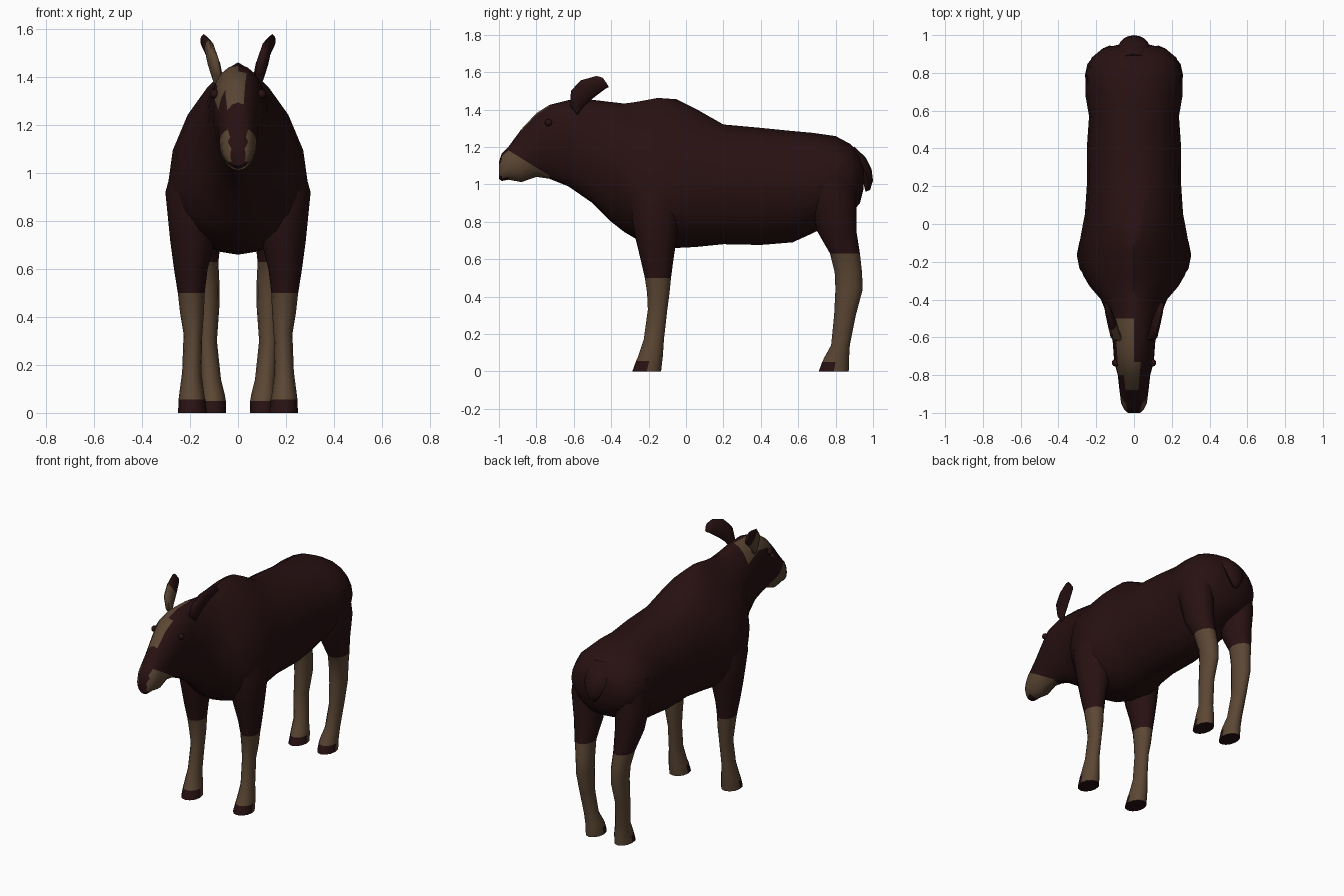
import bpy, bmesh, math
from mathutils import Vector

if "Cube" in bpy.data.objects:
    bpy.data.objects.remove(bpy.data.objects["Cube"])


def material(name, rgb):
    m = bpy.data.materials.new(name)
    m.diffuse_color = (*rgb, 1)
    m.use_nodes = True
    m.node_tree.nodes["Principled BSDF"].inputs["Base Color"].default_value = m.diffuse_color
    return m


DARK = material("dark brown coat", (0.021, 0.0055, 0.006))
TAN = material("tan markings", (0.105, 0.062, 0.034))


def finish(name, bm, rule=None):
    """Turn a bmesh into a smooth object; rule(centre) is True on tan faces."""
    bmesh.ops.recalc_face_normals(bm, faces=bm.faces[:])
    for f in bm.faces:
        f.smooth = True
        if rule and rule(f.calc_center_median()):
            f.material_index = 1
    me = bpy.data.meshes.new(name)
    bm.to_mesh(me)
    bm.free()
    me.materials.append(DARK)
    me.materials.append(TAN)
    me.set_sharp_from_angle(angle=math.radians(50))
    ob = bpy.data.objects.new(name, me)
    bpy.context.collection.objects.link(ob)
    return ob


def loft(rings):
    """Skin a list of equal point rings and cap both ends."""
    bm = bmesh.new()
    vs = [[bm.verts.new(p) for p in r] for r in rings]
    n = len(vs[0])
    for a, b in zip(vs, vs[1:]):
        for i in range(n):
            j = (i + 1) % n
            bm.faces.new((a[i], a[j], b[j], b[i]))
    bm.faces.new(vs[0])
    bm.faces.new(vs[-1])
    return bm


def body_ring(y, zb, zt, w, mid, p, n=20):
    """Upright section: widest at fraction mid, p narrows the upper half."""
    zm = zb + (zt - zb) * mid
    pts = []
    for i in range(n):
        a = 2 * math.pi * i / n
        s, c = math.sin(a), math.cos(a)
        e = p if c > 0 else 1.0
        x = math.copysign(w * abs(s) ** e, s) if abs(s) > 1e-6 else 0
        pts.append((x, y, zm + c * ((zt - zm) if c > 0 else (zm - zb))))
    return pts


# Head, neck and trunk in one skin: y, bottom, top, half width, mid, narrowing
torso = [
    (-1.00, 1.03, 1.12, .032, .5, .8), (-.985, 1.018, 1.165, .05, .45, .8),
    (-.95, 1.025, 1.20, .068, .45, .9), (-.88, 1.012, 1.295, .077, .4, 1),
    (-.80, 1.04, 1.38, .086, .5, .9), (-.73, 1.03, 1.425, .105, .6, .9),
    (-.63, .99, 1.45, .112, .62, .9), (-.50, .90, 1.452, .135, .5, 1.1),
    (-.40, .80, 1.44, .175, .45, 1.3), (-.33, .745, 1.432, .235, .4, 1.5),
    (-.27, .71, 1.44, .27, .36, 1.6), (-.15, .67, 1.462, .295, .33, 1.6),
    (-.05, .66, 1.455, .28, .36, 1.5), (.05, .665, 1.405, .26, .42, 1.25),
    (.20, .68, 1.32, .25, .5, 1), (.40, .676, 1.302, .25, .52, .95),
    (.57, .69, 1.285, .238, .53, .95), (.68, .74, 1.275, .257, .52, .95),
    (.80, .80, 1.258, .255, .52, .95), (.88, .84, 1.215, .225, .5, .9),
    (.93, .90, 1.155, .165, .5, .9), (.95, .98, 1.10, .08, .5, 1),
]
bm = loft([body_ring(*r) for r in torso])


def muzzle_line(y):
    return 1.195 - (y + .97) * .62


# Crisp cut for the edge of the pale muzzle
head = [f for f in bm.faces if f.calc_center_median().y < -.7]
geom = set(head)
for f in head:
    geom.update(f.edges)
    geom.update(f.verts)
bmesh.ops.bisect_plane(bm, geom=list(geom), plane_co=(0, -.97, 1.195),
                       plane_no=(0, .62, 1))


def face_marks(c):
    if c.y < -.76 and c.z < muzzle_line(c.y):
        return not (abs(c.x) < .036 and c.y < -.96)
    # Lopsided blaze on forehead and poll
    if -.86 < c.y < -.74 and c.z > 1.30:
        return -.09 < c.x < .035
    return -.74 < c.y < -.48 and c.z > 1.36 and c.x < 0


finish("body_and_head", bm, face_marks)


def leg_ring(side, z, cx, cy, rx, ry, n=12):
    return [(side * (cx + rx * math.cos(2 * math.pi * i / n)),
             cy + ry * math.sin(2 * math.pi * i / n), z) for i in range(n)]


# Legs: height, centre x, centre y, radius x, radius y
front = [(1.15, .14, -.17, .10, .13), (.92, .195, -.165, .108, .145),
         (.72, .19, -.16, .093, .112), (.60, .197, -.155, .07, .088),
         (.50, .195, -.15, .056, .07), (.42, .192, -.148, .05, .06),
         (.33, .188, -.152, .039, .052), (.17, .193, -.172, .04, .054),
         (.08, .193, -.19, .052, .066), (.055, .192, -.197, .056, .07),
         (0, .19, -.21, .06, .077)]
hind = [(1.10, .13, .76, .12, .14), (.92, .16, .785, .10, .125),
        (.75, .15, .806, .082, .105), (.63, .142, .85, .06, .08),
        (.53, .13, .868, .053, .073), (.44, .128, .872, .05, .073),
        (.30, .13, .85, .042, .058), (.14, .115, .826, .044, .05),
        (.075, .107, .806, .052, .066), (.05, .105, .80, .054, .072),
        (0, .105, .79, .056, .08)]
for label, rows, sock in (("front_leg", front, .5), ("hind_leg", hind, .63)):
    foot_y = rows[-1][2] + .02
    for side, tag in ((1, "left"), (-1, "right")):
        finish(f"{label}_{tag}", loft([leg_ring(side, *r) for r in rows]),
               lambda c: c.z < sock and not (c.z < .06 and c.y < foot_y))

# Ears: centre, half depth across the blade, thickness
ear = [((.085, -.60, 1.395), .035, .024), ((.10, -.585, 1.455), .055, .028),
       ((.115, -.53, 1.508), .058, .024), ((.138, -.455, 1.545), .042, .018),
       ((.147, -.43, 1.545), .03, .01)]
for side, tag in ((1, "left"), (-1, "right")):
    rings = []
    for c, half, thick in ear:
        across, out = Vector((.12, -.55, .83)), Vector((.95, .25, 0))
        ring = []
        for i in range(8):
            a = math.pi * i / 4
            p = Vector(c) + across * half * math.cos(a) + out * thick * math.sin(a)
            ring.append((side * p.x, p.y, p.z))
        rings.append(ring)
    finish("ear_" + tag, loft(rings),
           lambda c: side < 0 and c.z < 1.53 and c.y < -.49)

# Eyes: small dark bumps beneath the brow
for side, tag in ((1, "left"), (-1, "right")):
    bm = bmesh.new()
    bmesh.ops.create_icosphere(bm, subdivisions=2, radius=.02)
    bmesh.ops.translate(bm, verts=bm.verts[:], vec=(side * .098, -.735, 1.33))
    finish("eye_" + tag, bm)

# Short flat tail hugging the rump: y, z, half width, half depth
tail = [(.87, 1.19, .06, .03), (.925, 1.13, .08, .035), (.96, 1.07, .075, .032),
        (.975, 1.01, .05, .025), (.972, .965, .02, .012)]
finish("tail", loft([[(w * math.cos(i * math.pi / 4),
                       y + d * math.sin(i * math.pi / 4),
                       z + .4 * d * math.sin(i * math.pi / 4))
                      for i in range(8)] for y, z, w, d in tail]))
